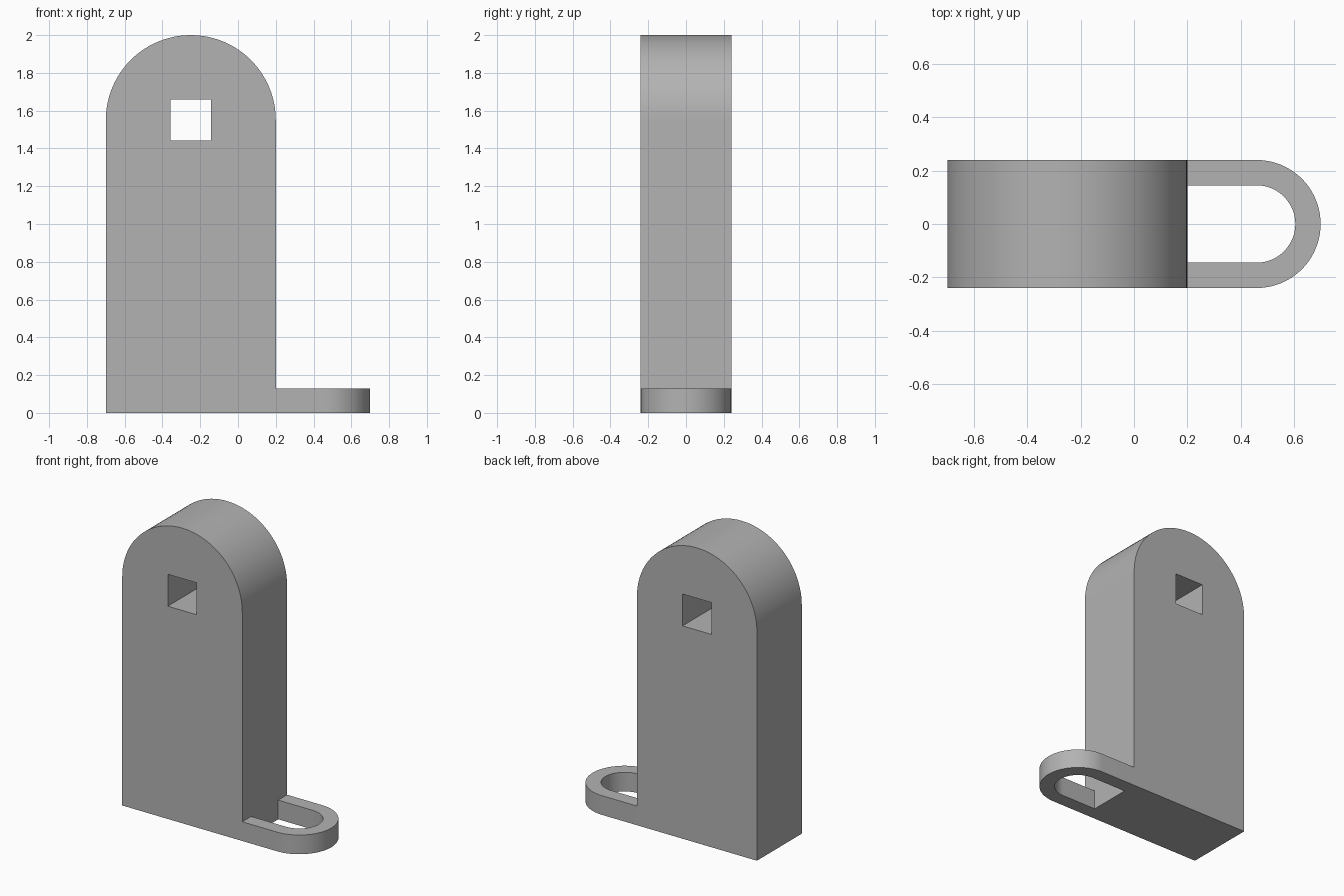
import bpy, bmesh, math
from mathutils import Vector

default = bpy.data.objects.get("Cube")
if default:
    bpy.data.objects.remove(default, do_unlink=True)

# Single plain grey
GREY = (0.45, 0.45, 0.45, 1.0)
grey = bpy.data.materials.new("plain grey")
grey.use_nodes = True
grey.diffuse_color = GREY
shader = next(n for n in grey.node_tree.nodes if n.type == 'BSDF_PRINCIPLED')
shader.inputs["Base Color"].default_value = GREY


def arc(cx, cy, radius, start, end, steps=48):
    """Points along an arc, angles in degrees."""
    angles = [math.radians(start + (end - start) * i / steps) for i in range(steps + 1)]
    return [(cx + radius * math.cos(a), cy + radius * math.sin(a)) for a in angles]


def extrude_profile(name, points, direction):
    """Solid made by extruding a closed outline of 3D points."""
    bm = bmesh.new()
    face = bm.faces.new([bm.verts.new(p) for p in points])
    result = bmesh.ops.extrude_face_region(bm, geom=[face], use_keep_orig=True)
    moved = [v for v in result["geom"] if isinstance(v, bmesh.types.BMVert)]
    bmesh.ops.translate(bm, verts=moved, vec=Vector(direction))
    bmesh.ops.recalc_face_normals(bm, faces=bm.faces)
    mesh = bpy.data.meshes.new(name)
    bm.to_mesh(mesh)
    bm.free()
    mesh.materials.append(grey)
    obj = bpy.data.objects.new(name, mesh)
    bpy.context.collection.objects.link(obj)
    return obj


def activate(obj):
    bpy.ops.object.select_all(action='DESELECT')
    obj.select_set(True)
    bpy.context.view_layer.objects.active = obj


depth = 0.24            # half depth of both parts
body_x, body_r, arch_z = -0.25, 0.45, 1.55
wall_x = body_x + body_r

# Upright body with a round top
outline = [(body_x - body_r, 0), (wall_x, 0)] + arc(body_x, arch_z, body_r, 0, 180)
body = extrude_profile("upright_body", [(x, -depth, z) for x, z in outline], (0, 2 * depth, 0))

# Square hole through the body
h = 0.108
square = [(-h, -h), (h, -h), (h, h), (-h, h)]
cutter = extrude_profile("hole_cutter", [(body_x + x, -0.5, arch_z + z) for x, z in square], (0, 1, 0))
cutter.hide_render = True
cut = body.modifiers.new("square hole", 'BOOLEAN')
cut.operation = 'DIFFERENCE'
cut.solver = 'EXACT'
cut.object = cutter
activate(body)
bpy.ops.object.modifier_apply(modifier=cut.name)
bpy.data.objects.remove(cutter, do_unlink=True)

# Flat U-shaped loop at the foot
loop_x, inner_r, loop_height = 0.46, 0.145, 0.13
outline = ([(wall_x, -depth)] + arc(loop_x, 0, depth, -90, 90) + [(wall_x, depth)]
           + [(wall_x, inner_r)] + arc(loop_x, 0, inner_r, 90, -90) + [(wall_x, -inner_r)])
foot_loop = extrude_profile("foot_loop", [(x, y, 0) for x, y in outline], (0, 0, loop_height))

# Smooth curves, crisp edges
for part in (body, foot_loop):
    activate(part)
    bpy.ops.object.shade_smooth_by_angle(angle=math.radians(30))
